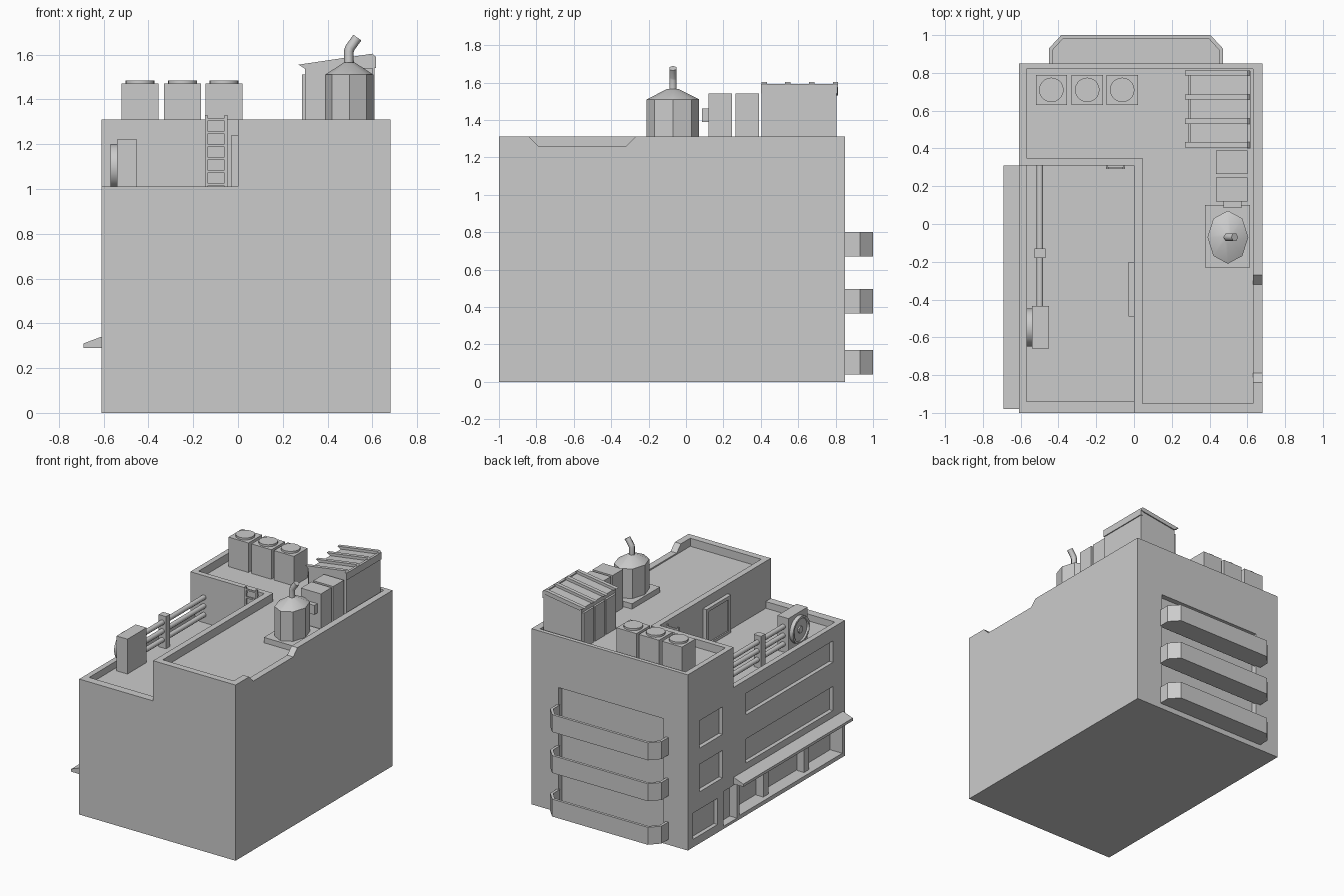
import bpy, bmesh, math
from mathutils import Vector, Matrix

if "Cube" in bpy.data.objects:
    bpy.data.objects.remove(bpy.data.objects["Cube"])


def finish(bm, name):
    bmesh.ops.recalc_face_normals(bm, faces=bm.faces)
    me = bpy.data.meshes.new(name)
    bm.to_mesh(me)
    bm.free()
    ob = bpy.data.objects.new(name, me)
    bpy.context.collection.objects.link(ob)
    return ob


def prism(name, pts, lo, hi, axis='z'):
    """Extrude a 2D outline along an axis (z: xy outline, y: xz outline, x: yz outline)."""
    place = {'z': lambda a, b, c: (a, b, c), 'y': lambda a, b, c: (a, c, b),
             'x': lambda a, b, c: (c, a, b)}[axis]
    bm = bmesh.new()
    f = bm.faces.new([bm.verts.new(place(a, b, lo)) for a, b in pts])
    r = bmesh.ops.extrude_face_region(bm, geom=[f])
    d = Vector(place(0, 0, hi - lo))
    bmesh.ops.translate(bm, vec=d, verts=[v for v in r['geom'] if isinstance(v, bmesh.types.BMVert)])
    return finish(bm, name)


def box(name, x0, x1, y0, y1, z0, z1):
    return prism(name, [(x0, y0), (x1, y0), (x1, y1), (x0, y1)], z0, z1)


def smooth(ob, angle=40):
    bpy.ops.object.select_all(action='DESELECT')
    ob.select_set(True)
    bpy.context.view_layer.objects.active = ob
    bpy.ops.object.shade_smooth_by_angle(angle=math.radians(angle))


def rod(name, a, b, r, seg=12, r2=None):
    """Cylinder or cone between two points."""
    a, b = Vector(a), Vector(b)
    bm = bmesh.new()
    m = Matrix.Translation((a + b) / 2) @ (b - a).to_track_quat('Z', 'Y').to_matrix().to_4x4()
    bmesh.ops.create_cone(bm, cap_ends=True, segments=seg, radius1=r,
                          radius2=r if r2 is None else r2, depth=(b - a).length, matrix=m)
    ob = finish(bm, name)
    smooth(ob)
    return ob


def cut(ob, cutter):
    cutter.hide_render = True
    m = ob.modifiers.new('cut', 'BOOLEAN')
    m.operation, m.solver, m.object = 'DIFFERENCE', 'EXACT', cutter
    bpy.context.view_layer.objects.active = ob
    bpy.ops.object.modifier_apply(modifier=m.name)
    bpy.data.objects.remove(cutter)


# Main block, stepped down at the front left, with recessed roofs behind parapets
body = box('building', -0.61, 0.68, -1, 0.85, 0, 1.31)
cut(body, box('c', -0.8, 0, -1.2, 0.31, 1.01, 1.6))
cut(body, box('c', -0.57, 0, -0.94, 0.31, 0.96, 1.6))
cut(body, prism('c', [(-0.57, 0.35), (0.045, 0.35), (0.045, -0.95), (0.63, -0.95),
                      (0.63, 0.82), (-0.57, 0.82)], 1.25, 1.6))
# Dip in the right parapet
cut(body, prism('c', [(-0.89, 1.36), (-0.79, 1.26), (-0.32, 1.26), (-0.22, 1.36)], 0.6, 0.8, 'x'))
# Windows, door, entrance niche and shopfront in the left wall: y0, y1, z0, z1, depth
for y0, y1, z0, z1, d in [(0.44, 0.71, 0.71, 0.915, 0.03), (0.44, 0.71, 0.385, 0.59, 0.03),
                          (-0.86, 0.167, 0.75, 0.91, 0.03), (-0.86, 0.167, 0.39, 0.57, 0.03),
                          (0.5, 0.79, 0.06, 0.255, 0.03), (0.27, 0.43, 0.02, 0.28, 0.06),
                          (-0.97, 0.24, 0.03, 0.29, 0.1)]:
    cut(body, box('c', -0.8, -0.61 + d, y0, y1, z0, z1))
# Tall recess behind the balconies
cut(body, box('c', -0.41, 0.457, 0.81, 1.1, 0.05, 0.93))

# Shopfront pillars and sloped canopy
for y in (-0.6, -0.12):
    box('shop_pillar', -0.575, -0.515, y - 0.03, y + 0.03, 0, 0.3)
prism('canopy', [(-0.6, 0.29), (-0.69, 0.29), (-0.69, 0.31), (-0.61, 0.34), (-0.6, 0.34)],
      -0.98, 0.31, 'y')

# Three hollow balconies with chamfered ends
outer = [(-0.45, 0.84), (-0.45, 0.93), (-0.385, 1.0), (0.405, 1.0), (0.47, 0.93), (0.47, 0.84)]
inner = [(-0.43, 0.8), (-0.43, 0.922), (-0.377, 0.98), (0.397, 0.98), (0.45, 0.922), (0.45, 0.8)]
for z in (0.04, 0.365, 0.67):
    b = prism('balcony', outer, z, z + 0.13)
    cut(b, prism('c', inner, z + 0.03, z + 0.3))

# Three roof fan units
for x in (-0.4375, -0.2475, -0.0625):
    box('fan_unit', x - 0.0825, x + 0.0825, 0.63, 0.79, 1.25, 1.47)
    rod('fan_cap', (x, 0.71, 1.465), (x, 0.71, 1.485), 0.065, 20)

# Tank with cone lid, bent flue and base plate
box('tank_base', 0.375, 0.615, -0.23, 0.1, 1.25, 1.29)
for name, z0, z1, r0, r1 in [('tank', 1.28, 1.51, 0.108, 0.108), ('tank_lid', 1.51, 1.565, 0.108, 0.024)]:
    t = rod(name, (0, 0, z0), (0, 0, z1), r0, 8, r1)
    for v in t.data.vertices:
        v.co = (v.co.x + 0.497, v.co.y * 1.3 - 0.07, v.co.z)
    smooth(t, 50)
cu = bpy.data.curves.new('flue', 'CURVE')
cu.dimensions, cu.bevel_depth, cu.bevel_resolution, cu.use_fill_caps = '3D', 0.022, 1, True
sp = cu.splines.new('POLY')
path = [(0.495, 1.55), (0.495, 1.615), (0.5, 1.63), (0.533, 1.676)]
sp.points.add(len(path) - 1)
for p, (x, z) in zip(sp.points, path):
    p.co = (x, -0.07, z, 1)
flue = bpy.data.objects.new('flue', cu)
bpy.context.collection.objects.link(flue)

# Cabinets beside the tank
box('cabinet', 0.435, 0.6, 0.12, 0.245, 1.25, 1.54)
box('cabinet', 0.435, 0.6, 0.265, 0.39, 1.25, 1.54)
box('junction_box', 0.475, 0.57, 0.085, 0.125, 1.39, 1.46)

# Large roof housing: sloped body, side panels, roof ribs and edge lip
prism('housing', [(0.3, 1.25), (0.61, 1.25), (0.61, 1.585), (0.3, 1.54)], 0.405, 0.805, 'y')
for y in (0.415, 0.545, 0.675):
    box('housing_panel', 0.285, 0.305, y, y + 0.12, 1.25, 1.51)
for y in (0.405, 0.53, 0.658, 0.785):
    prism('housing_rib', [(0.27, 1.555), (0.31, 1.53), (0.615, 1.575), (0.615, 1.59), (0.6, 1.604)],
          y, y + 0.028, 'y')
box('housing_lip', 0.598, 0.617, 0.4, 0.81, 1.54, 1.592)

# Ladder on the upper wall
for x in (-0.142, -0.054):
    box('ladder_rail', x - 0.006, x + 0.006, 0.29, 0.302, 0.96, 1.33)
for i in range(6):
    z = 1.02 + i * 0.058
    box('ladder_rung', -0.142, -0.054, 0.291, 0.301, z - 0.006, z + 0.006)
for z in (1.04, 1.28):
    for x in (-0.142, -0.054):
        box('ladder_bracket', x - 0.005, x + 0.005, 0.3, 0.312, z, z + 0.01)

# Door onto the lower roof, with inset leaf
door = box('roof_door', -0.03, 0.01, -0.49, -0.2, 0.96, 1.24)
cut(door, box('c', -0.1, -0.02, -0.46, -0.23, 0.98, 1.215))

# Wall fan box, pipe run and pipe post on the lower roof
box('vent_box', -0.54, -0.45, -0.66, -0.435, 0.96, 1.22)
vent = rod('vent_fan', (-0.569, -0.548, 1.1), (-0.535, -0.548, 1.1), 0.1, 20)
cut(vent, rod('c', (-0.6, -0.548, 1.1), (-0.555, -0.548, 1.1), 0.085, 20))
rod('vent_hub', (-0.565, -0.548, 1.1), (-0.55, -0.548, 1.1), 0.025, 12)
for z in (1.02, 1.085, 1.15):
    rod('pipe', (-0.498, -0.44, z), (-0.498, 0.315, z), 0.018, 10)
box('pipe_post', -0.528, -0.468, -0.18, -0.13, 0.96, 1.2)
